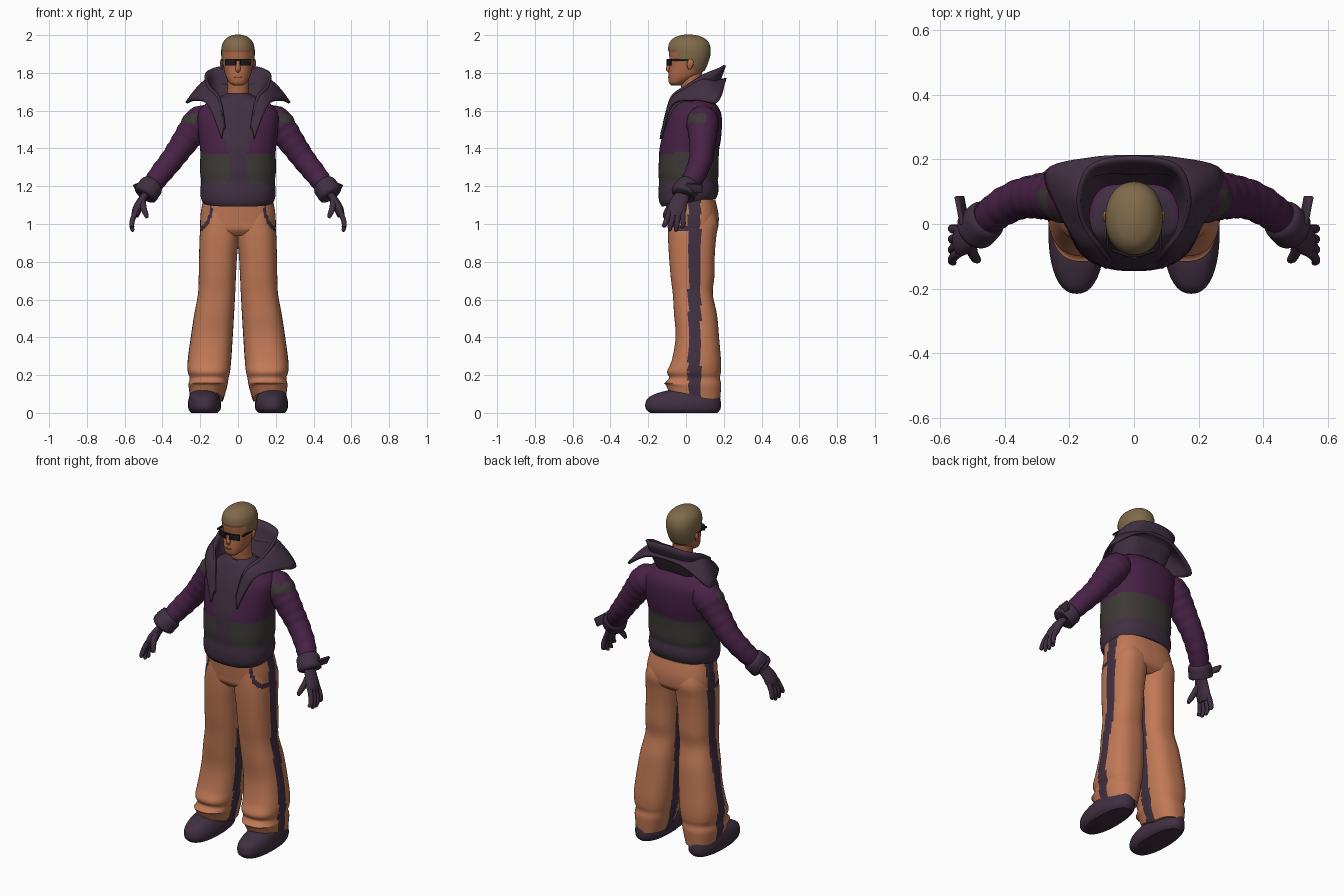
import bpy, bmesh, math
from mathutils import Vector, Matrix

if "Cube" in bpy.data.objects:
    bpy.data.objects.remove(bpy.data.objects["Cube"])

COLOURS = [("skin", (.43, .145, .066)), ("hair", (.215, .145, .068)), ("orange_cloth", (.53, .19, .092)),
           ("dark_plum", (.052, .029, .052)), ("purple_cloth", (.066, .016, .062)),
           ("charcoal", (.046, .041, .037)), ("black_lens", (.010, .010, .012)), ("lip", (.30, .09, .045))]
SKIN, HAIR, ORANGE, PLUM, PURPLE, GREY, BLACK, LIP = range(8)
MATS = []
for cname, rgb in COLOURS:
    m = bpy.data.materials.new(cname)
    m.diffuse_color = (*rgb, 1)
    m.use_nodes = True
    m.node_tree.nodes["Principled BSDF"].inputs["Base Color"].default_value = m.diffuse_color
    MATS.append(m)


def clamp(v):
    return max(0.0, min(1.0, v))


def spline(pts, sub):
    """Catmull-Rom through tuples of any length."""
    out = []
    for i in range(len(pts) - 1):
        p0, p1, p2, p3 = pts[max(i - 1, 0)], pts[i], pts[i + 1], pts[min(i + 2, len(pts) - 1)]
        for k in range(sub):
            t = k / sub
            out.append([.5 * (2 * b + (c - a) * t + (2 * a - 5 * b + 4 * c - d) * t * t
                              + (3 * b - a - 3 * c + d) * t ** 3) for a, b, c, d in zip(p0, p1, p2, p3)])
    return out + [list(pts[-1])]


def finish(name, bm, mat, mirror=False, rule=None, thick=0):
    """Turn a bmesh into an object, colouring faces by rule(centre, normal)."""
    bmesh.ops.recalc_face_normals(bm, faces=bm.faces)
    bm.normal_update()
    for f in bm.faces:
        f.material_index = rule(f.calc_center_median(), f.normal) if rule else mat
    me = bpy.data.meshes.new(name)
    bm.to_mesh(me)
    bm.free()
    for m in MATS:
        me.materials.append(m)
    ob = bpy.data.objects.new(name, me)
    bpy.context.collection.objects.link(ob)
    if thick:
        s = ob.modifiers.new("thickness", 'SOLIDIFY')
        s.thickness, s.offset = thick, 0
    if mirror:
        ob.modifiers.new("mirror", 'MIRROR').use_mirror_merge = False
    return ob


def skin_rings(rings, closed=True):
    """Bridge rings of points; closed rings also get end caps."""
    bm = bmesh.new()
    vs = [[bm.verts.new(p) for p in r] for r in rings]
    n = len(vs[0])
    for a, b in zip(vs, vs[1:]):
        for i in range(n if closed else n - 1):
            j = (i + 1) % n
            bm.faces.new((a[i], a[j], b[j], b[i]))
    if closed:
        for r in (vs[0], vs[-1]):
            c = bm.verts.new(sum((v.co for v in r), Vector()) / n)
            for i in range(n):
                bm.faces.new((r[i], r[(i + 1) % n], c))
    return bm


def loft(name, rows, mat, n=40, sub=5, e=2.3, warp=None, **kw):
    """Stack of rounded sections (z, x0, x1, y0, y1)."""
    rings = []
    for z, x0, x1, y0, y1 in spline(rows, sub):
        ring = []
        for i in range(n):
            a = 2 * math.pi * i / n
            c, s = math.cos(a), math.sin(a)
            p = Vector(((x0 + x1) / 2 + (x1 - x0) / 2 * math.copysign(abs(c) ** (2 / e), c),
                        (y0 + y1) / 2 + (y1 - y0) / 2 * math.copysign(abs(s) ** (2 / e), s), z))
            ring.append(warp(p) if warp else p)
        rings.append(ring)
    return finish(name, skin_rings(rings), mat, **kw)


def tube(name, pts, mat, n=20, sub=4, flat=1.0, ripple=0, **kw):
    """Round limb along points (x, y, z, radius)."""
    path = spline(pts, sub)
    rings = []
    for k, (x, y, z, r) in enumerate(path):
        t = (Vector(path[min(k + 1, len(path) - 1)][:3]) - Vector(path[max(k - 1, 0)][:3])).normalized()
        u = (Vector((0, 1, 0)) - t * t.y).normalized()
        v = t.cross(u)
        r *= 1 + ripple * math.sin(k * 1.9)
        rings.append([Vector((x, y, z)) + (u * math.cos(a) + v * math.sin(a) * flat) * r
                      for a in (2 * math.pi * i / n for i in range(n))])
    return finish(name, skin_rings(rings), mat, **kw)


def box(name, loc, size, mat, rot=(0, 0, 0), bevel=0, **kw):
    bm = bmesh.new()
    bmesh.ops.create_cube(bm, size=1)
    for v in bm.verts:
        v.co = Vector(a * b for a, b in zip(v.co, size))
    if bevel:
        bmesh.ops.bevel(bm, geom=bm.edges[:], offset=bevel, segments=2, affect='EDGES', profile=.5)
    m = Matrix.Translation(loc)
    for ang, ax in zip(rot, "XYZ"):
        m = m @ Matrix.Rotation(ang, 4, ax)
    bm.transform(m)
    return finish(name, bm, mat, **kw)


# Shoes
loft("shoe", [(0, .108, .248, -.19, .165), (.02, .092, .262, -.212, .182), (.05, .09, .265, -.215, .185),
              (.08, .098, .26, -.2, .18), (.105, .11, .25, -.15, .17), (.12, .135, .23, -.09, .15)],
     PLUM, mirror=True)


# Trousers: side stripes and pocket trims are coloured by rule
def trouser_rule(c, n):
    if abs(n.x) > .45 and abs(c.y - .045) < .033:
        return PLUM
    d = math.hypot((abs(c.x) - .215) / .075, (c.z - 1.09) / .125)
    return PLUM if c.y < .02 and .86 < d < 1.06 else ORANGE


def trouser_hem(p):
    if p.z < .16:
        p.z += .05 * clamp((.06 - p.y) / .15) * clamp((.16 - p.z) / .06)
    return p


loft("trouser_leg", [(1.06, .002, .185, -.09, .155), (1.0, -.005, .197, -.094, .17), (.93, -.005, .203, -.095, .16),
                     (.83, .005, .206, -.09, .152), (.72, .011, .208, -.081, .15), (.63, .015, .212, -.07, .142),
                     (.52, .021, .232, -.063, .164), (.4, .028, .25, -.055, .175), (.28, .036, .266, -.075, .185),
                     (.22, .042, .266, -.1, .185), (.185, .05, .256, -.09, .18), (.15, .055, .262, -.115, .186),
                     (.11, .065, .258, -.11, .184), (.06, .08, .25, -.09, .18)],
     ORANGE, n=64, sub=7, e=2.5, warp=trouser_hem, mirror=True, rule=trouser_rule)
loft("trouser_hips", [(.94, -.17, .17, -.07, .13), (.97, -.197, .197, -.094, .165), (1.01, -.2, .2, -.099, .173),
                      (1.06, -.197, .197, -.104, .171), (1.13, -.185, .185, -.11, .155)],
     ORANGE, n=96, sub=6, e=2.6, rule=trouser_rule)


# Jacket body: front panel, waist band and hem
def jacket_rule(c, n):
    half = .05 + .035 * clamp((c.z - 1.38) / .1) + .6 * max(0, c.z - 1.52)
    if c.z > 1.66 or (c.y < .02 and abs(c.x) < half):
        return PLUM
    z = c.z - .02 * clamp((c.y + .14) / .31)
    return PLUM if z < 1.215 else GREY if z < 1.37 else PURPLE


def jacket_hem(p):
    p.z += .045 * clamp((p.y + .14) / .31) * clamp((1.25 - p.z) / .13)
    return p


loft("jacket_body", [(z, -w, w, a, b) for z, w, a, b in (
    (1.09, .186, -.128, .158), (1.12, .197, -.142, .17), (1.17, .199, -.146, .172), (1.22, .195, -.143, .168),
    (1.27, .2, -.146, .173), (1.33, .2, -.144, .173), (1.39, .2, -.141, .175), (1.45, .207, -.13, .185),
    (1.52, .215, -.113, .19), (1.58, .215, -.093, .187), (1.62, .19, -.075, .17), (1.65, .15, -.06, .14),
    (1.67, .1, -.05, .11), (1.69, .066, -.033, .1))],
     PURPLE, n=80, sub=6, e=2.4, warp=jacket_hem, rule=jacket_rule)


# Sleeves with a shoulder patch and gathered folds
def sleeve_rule(c, n):
    return GREY if 1.535 < c.z < 1.585 and .0 < c.y < .11 and c.x > .22 else PURPLE


tube("sleeve", [(.13, .085, 1.58, .06), (.2, .088, 1.54, .085), (.25, .088, 1.48, .077), (.3, .085, 1.41, .068),
                (.35, .078, 1.34, .062), (.41, .05, 1.265, .058), (.455, .015, 1.205, .052), (.475, 0, 1.18, .05)],
     PURPLE, n=28, sub=5, ripple=.03, mirror=True, rule=sleeve_rule)
tube("cuff", [(.45, .02, 1.212, .054), (.458, .013, 1.202, .064), (.475, -.003, 1.179, .066),
              (.49, -.017, 1.158, .066), (.494, -.02, 1.152, .05)], PLUM, n=28, sub=3, mirror=True)
box("cuff_flap", (.532, .042, 1.19), (.014, .09, .05), PLUM, rot=(0, math.radians(25), math.radians(-12)),
    bevel=.004, mirror=True)

# Gloves
tube("palm", [(.48, -.01, 1.17, .036), (.513, -.035, 1.12, .045), (.535, -.05, 1.075, .05), (.546, -.054, 1.04, .036)],
     PLUM, flat=.5, mirror=True)
for i, tip in enumerate((.985, .962, .96, .978)):
    y = -.052 + (i - 1.5) * .024
    s = (i - 1.5) * .009
    tube("finger_%d" % (i + 1), [(.54, y, 1.07, .014), (.556, y - .006 + s * .4, 1.03, .0145),
                                 (.563, y - .012 + s, .995, .013), (.558, y - .018 + s, tip + .006, .010),
                                 (.557, y - .018 + s, tip, .005)], PLUM, n=10, sub=3, mirror=True)
tube("thumb", [(.508, -.055, 1.125, .02), (.5, -.088, 1.085, .017), (.488, -.108, 1.052, .014),
               (.481, -.112, 1.032, .008)], PLUM, n=10, sub=3, mirror=True)

# Collar: upright inner layer and wide folded outer layer, half curves run from back to front
BASE = [(0, .12, 1.64), (.09, .11, 1.63), (.13, .05, 1.62), (.125, -.02, 1.6), (.1, -.07, 1.56), (.08, -.105, 1.48)]
RIM = [(0, .205, 1.84), (.13, .18, 1.825), (.17, .09, 1.79), (.155, 0, 1.735), (.1, -.08, 1.67), (.072, -.12, 1.52)]
EDGE = [(0, .213, 1.765), (.13, .203, 1.74), (.268, .165, 1.645), (.235, .05, 1.655), (.16, -.075, 1.63),
        (.085, -.133, 1.45)]
FOLD = [tuple(b + (r - b) * f for b, r in zip(p, q)) for p, q, f in zip(BASE, RIM, (.45, .6, .85, .85, .85, .8))]


def sheet(name, lo, hi, bulge):
    both = [spline([(-x, y, z) for x, y, z in c[:0:-1]] + c, 6) for c in (lo, hi)]
    rows = []
    for k in range(7):
        t = k / 6
        rows.append([Vector(a).lerp(Vector(b), t) + Vector((0, 0, bulge * math.sin(math.pi * t)))
                     for a, b in zip(*both)])
    finish(name, skin_rings(rows, closed=False), PLUM, thick=.014)


sheet("inner_collar", BASE, RIM, -.012)
sheet("outer_collar", FOLD, EDGE, .012)


# Head with a raised hair cap
def hairline(y):
    if y < -.045:
        return 1.917
    return 1.865 if y < 0 else 1.865 - .055 * clamp(y / .06)


def hair_bulge(p):
    if p.z > hairline(p.y):
        d = Vector((p.x, p.y - .01, (p.z - 1.88) * .4))
        p += d.normalized() * .005
    return p


loft("head", [(1.733, -.025, .025, -.078, -.03), (1.748, -.045, .045, -.09, .0), (1.772, -.06, .06, -.093, .05),
              (1.8, -.07, .07, -.092, .085), (1.835, -.077, .077, -.088, .105), (1.87, -.082, .082, -.087, .118),
              (1.9, -.084, .084, -.09, .125), (1.93, -.083, .083, -.09, .125), (1.96, -.074, .074, -.082, .115),
              (1.983, -.054, .054, -.06, .09), (1.994, -.03, .03, -.03, .06), (1.998, -.01, .01, -.002, .03)],
     SKIN, n=48, sub=5, e=2.15, warp=hair_bulge,
     rule=lambda c, n: HAIR if c.z > hairline(c.y) else SKIN)
tube("neck", [(0, .04, 1.62, .066), (0, .037, 1.68, .06), (0, .03, 1.74, .056), (0, .03, 1.8, .056)], SKIN, n=24)
tube("nose", [(0, -.082, 1.862, .007), (0, -.09, 1.838, .011), (0, -.093, 1.82, .0135), (0, -.085, 1.806, .009)],
     SKIN, n=12)
box("mouth", (0, -.091, 1.777), (.036, .009, .009), LIP, bevel=.003)
tube("ear", [(.083, .018, 1.818, .006), (.087, .02, 1.832, .013), (.089, .024, 1.855, .017), (.087, .024, 1.872, .007)],
     SKIN, n=12, flat=.45, mirror=True)

# Sunglasses
box("lens", (.04, -.09, 1.856), (.062, .01, .036), BLACK, rot=(0, 0, math.radians(20)), bevel=.004, mirror=True)
box("glasses_bridge", (0, -.097, 1.868), (.036, .01, .009), BLACK)
box("glasses_arm", (.083, -.022, 1.868), (.008, .11, .009), BLACK, mirror=True)

# Smooth shading with kept sharp edges
bpy.ops.object.select_all(action='DESELECT')
for ob in bpy.context.scene.objects:
    ob.select_set(True)
    bpy.context.view_layer.objects.active = ob
bpy.ops.object.shade_smooth_by_angle(angle=math.radians(45))
